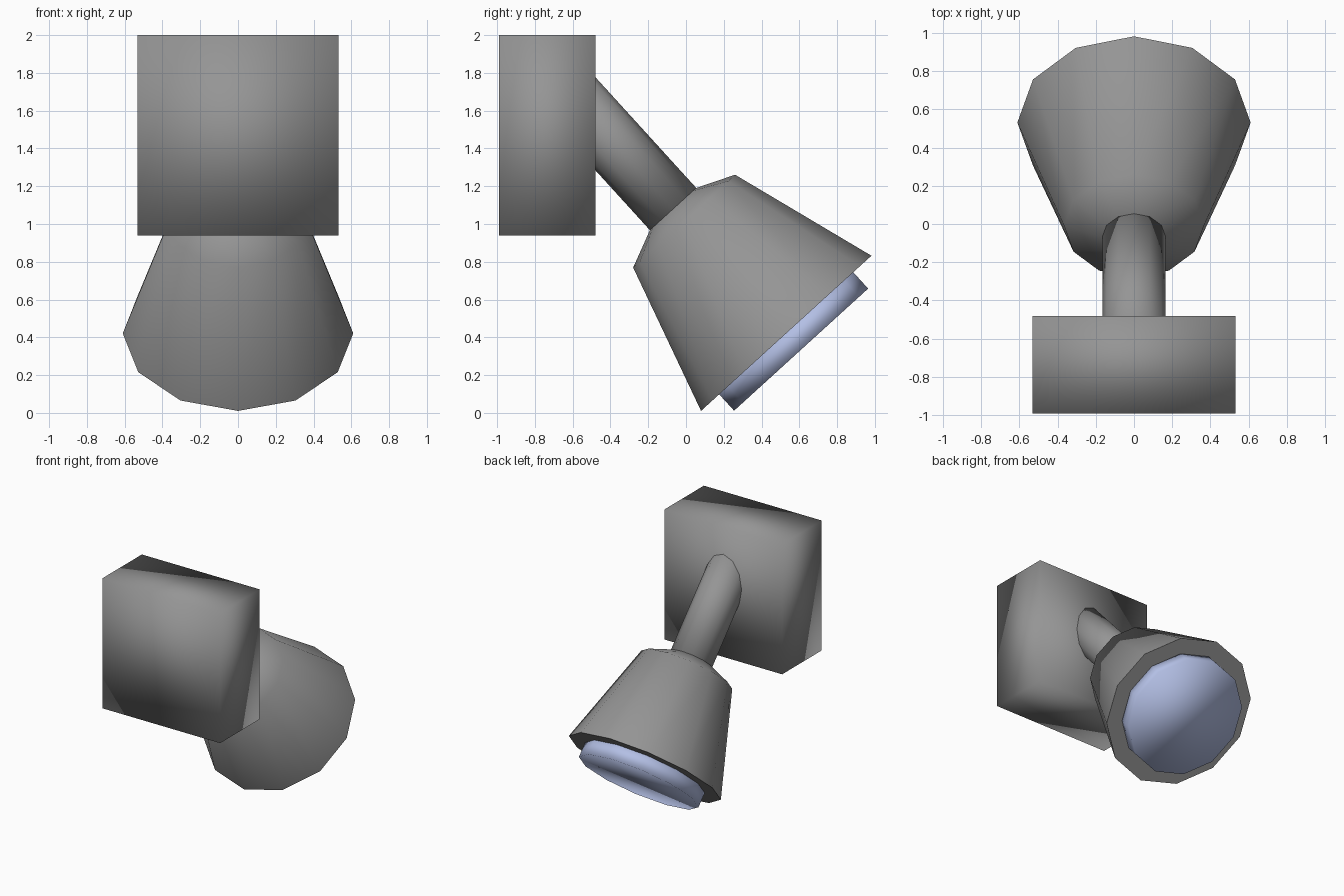
import bpy, bmesh, math
from mathutils import Vector

if "Cube" in bpy.data.objects:
    bpy.data.objects.remove(bpy.data.objects["Cube"])


def material(name, rgb):
    m = bpy.data.materials.new(name)
    m.diffuse_color = (*rgb, 1)
    m.use_nodes = True
    m.node_tree.nodes["Principled BSDF"].inputs["Base Color"].default_value = m.diffuse_color
    return m


grey = material("grey metal", (0.30, 0.30, 0.30))
glass = material("pale blue glass", (0.45, 0.52, 0.78))

# Tilted lamp axis: ORIGIN is the shade's shoulder centre, AXIS points to the lens
ORIGIN = Vector((0, -0.01, 1.015))
AXIS = Vector((0, 0.673, -0.739)).normalized()
UP = Vector((0, -AXIS.z, AXIS.y))
SIDES = 12


def finish(name, bm, mat, flat=None):
    """Make an object; faces matching the flat rule keep hard shading."""
    bmesh.ops.recalc_face_normals(bm, faces=bm.faces)
    for f in bm.faces:
        f.smooth = not (flat and flat(f))
    me = bpy.data.meshes.new(name)
    bm.to_mesh(me)
    bm.free()
    me.materials.append(mat)
    ob = bpy.data.objects.new(name, me)
    bpy.context.collection.objects.link(ob)
    return ob


def lathe(name, profile, mat, flat=None):
    """Twelve-sided capped solid from (distance along axis, radius) pairs."""
    bm = bmesh.new()
    rings = []
    for t, r in profile:
        ring = []
        for i in range(SIDES):
            a = math.tau * i / SIDES
            ring.append(bm.verts.new(ORIGIN + AXIS * t + UP * (r * math.cos(a))
                                     + Vector((r * math.sin(a), 0, 0))))
        rings.append(ring)
    for a, b in zip(rings, rings[1:]):
        for i in range(SIDES):
            j = (i + 1) % SIDES
            bm.faces.new((a[i], a[j], b[j], b[i]))
    bm.faces.new(rings[0])
    bm.faces.new(rings[-1])
    return finish(name, bm, mat, flat)


# Wall mounting block
bm = bmesh.new()
bmesh.ops.create_cube(bm, size=1)
for v in bm.verts:
    v.co = (v.co.x * 1.064, v.co.y * 0.51 - 0.735, v.co.z * 1.06 + 1.47)
finish("mounting_block", bm, grey)

# Slanted arm, with its far end hidden inside the block
lathe("arm", [(-1.0, 0.166), (-0.06, 0.166)], grey)

# Flared lamp shade with a flat rim face
lathe("lamp_shade", [(-0.088, 0.163), (0, 0.365), (0.803, 0.61)], grey,
      flat=lambda f: len(f.verts) > 4)

# Protruding lens disc
lathe("lens", [(0.79, 0.48), (0.92, 0.48)], glass)
